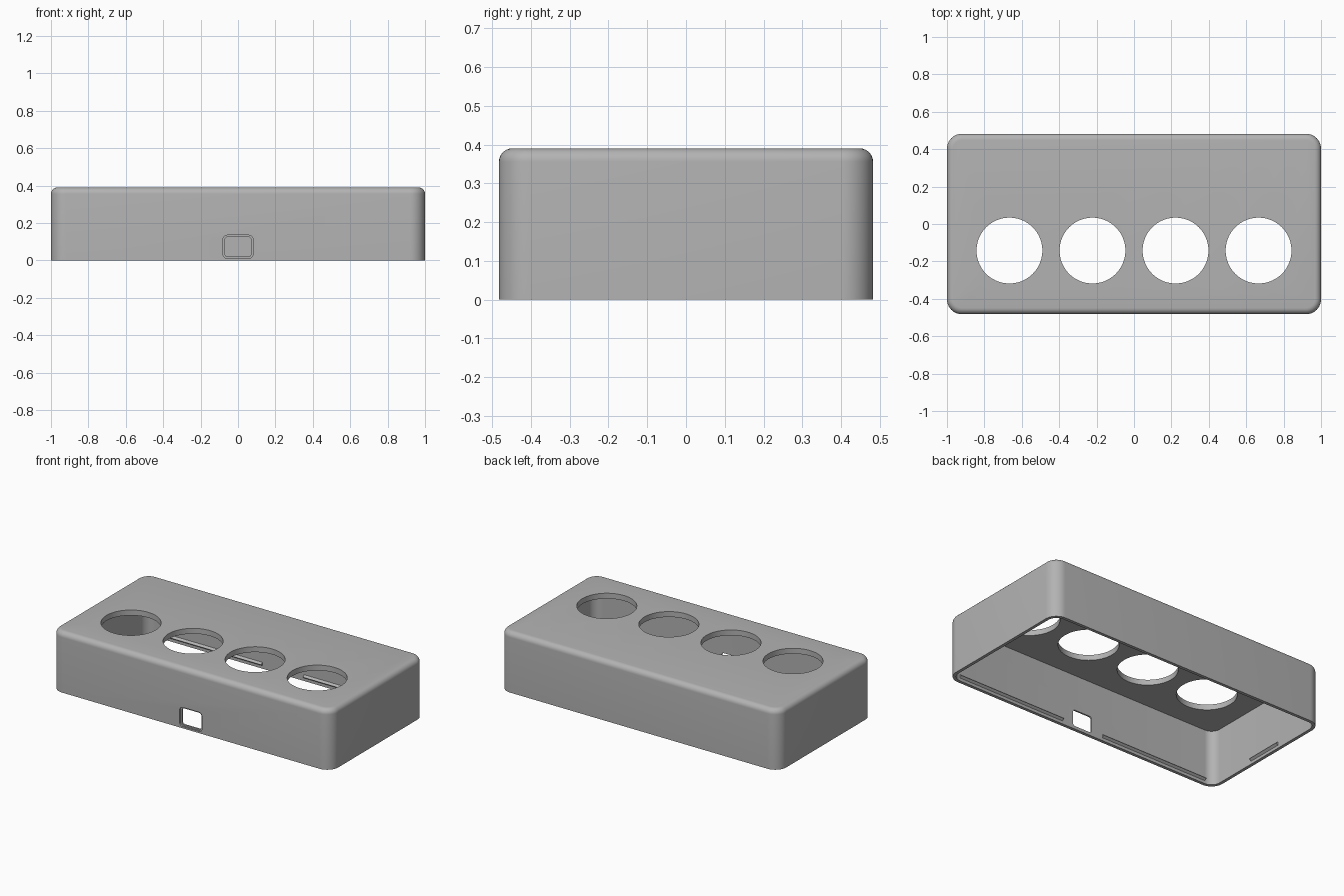
import bpy, bmesh, math
from mathutils import Vector

if "Cube" in bpy.data.objects:
    bpy.data.objects.remove(bpy.data.objects["Cube"])

LENGTH, DEPTH, HEIGHT = 2.0, 0.965, 0.39
WALL, ROOF = 0.02, 0.035

grey = bpy.data.materials.new("plain grey")
grey.use_nodes = True
grey.diffuse_color = (0.45, 0.45, 0.45, 1)
grey.node_tree.nodes["Principled BSDF"].inputs["Base Color"].default_value = (0.45, 0.45, 0.45, 1)


def make_object(name, bm):
    bmesh.ops.recalc_face_normals(bm, faces=bm.faces)
    mesh = bpy.data.meshes.new(name)
    bm.to_mesh(mesh)
    bm.free()
    mesh.materials.append(grey)
    obj = bpy.data.objects.new(name, mesh)
    bpy.context.collection.objects.link(obj)
    return obj


def rounded_block(name, size, centre, radius, axis, top_round=0):
    """Box with rounded edges along one axis, and optionally a rounded top."""
    bm = bmesh.new()
    bmesh.ops.create_cube(bm, size=1)
    bmesh.ops.scale(bm, vec=size, verts=bm.verts)
    edges = [e for e in bm.edges
             if abs((e.verts[0].co - e.verts[1].co).normalized()[axis]) > 0.9]
    bmesh.ops.bevel(bm, geom=edges, offset=radius, segments=10, profile=0.5, affect='EDGES')
    if top_round:
        rim = [e for e in bm.edges if all(v.co.z > size[2] / 2 - 0.001 for v in e.verts)]
        bmesh.ops.bevel(bm, geom=rim, offset=top_round, segments=7, profile=0.5, affect='EDGES')
    bmesh.ops.translate(bm, vec=centre, verts=bm.verts)
    return make_object(name, bm)


def cylinder(name, radius, x, y):
    bm = bmesh.new()
    bmesh.ops.create_cone(bm, cap_ends=True, segments=72, radius1=radius, radius2=radius, depth=0.3)
    bmesh.ops.translate(bm, vec=(x, y, HEIGHT), verts=bm.verts)
    return make_object(name, bm)


def cut(target, cutter):
    cutter.hide_render = True
    mod = target.modifiers.new("cut", 'BOOLEAN')
    mod.operation, mod.solver, mod.object = 'DIFFERENCE', 'EXACT', cutter
    bpy.context.view_layer.objects.active = target
    bpy.ops.object.modifier_apply(modifier=mod.name)
    bpy.data.objects.remove(cutter)


def snap_ridge(name, start, end, inward):
    """Triangular ridge along the inside of a wall."""
    bm = bmesh.new()
    ends = []
    for p in (Vector(start), Vector(end)):
        out = Vector(inward)
        ends.append([bm.verts.new(p + out * d + Vector((0, 0, z)))
                     for d, z in ((-0.005, 0.015), (0.014, 0.03), (-0.005, 0.045))])
    a, b = ends
    bm.faces.new(a)
    bm.faces.new(b)
    for i in range(3):
        j = (i + 1) % 3
        bm.faces.new((a[i], a[j], b[j], b[i]))
    return make_object(name, bm)


# Hollow shell, open underneath
shell = rounded_block("case_shell", (LENGTH, DEPTH, HEIGHT), (0, 0, HEIGHT / 2), 0.08, 2, 0.034)
inner_height = HEIGHT - ROOF + 0.1
cut(shell, rounded_block("cavity_cutter", (LENGTH - 2 * WALL, DEPTH - 2 * WALL, inner_height),
                         (0, 0, HEIGHT - ROOF - inner_height / 2), 0.06, 2))

# Four round openings in the top
for i in range(4):
    cut(shell, cylinder("opening_cutter", 0.176, (i - 1.5) * 0.444, -0.142))

# Cable port with a shallow recessed surround
cut(shell, rounded_block("port_cutter", (0.138, 0.2, 0.106), (0, -DEPTH / 2, 0.073), 0.014, 1))
cut(shell, rounded_block("port_recess_cutter", (0.16, 0.02, 0.124), (0, -DEPTH / 2, 0.073), 0.022, 1))

bpy.ops.object.select_all(action='DESELECT')
shell.select_set(True)
bpy.context.view_layer.objects.active = shell
bpy.ops.object.shade_smooth_by_angle(angle=math.radians(30))

# Snap ridges for the missing lid: two on each long wall, one on each end
wx, wy = LENGTH / 2 - WALL, DEPTH / 2 - WALL
for side, label in ((-1, "front"), (1, "back")):
    for s, hand in ((-1, "right"), (1, "left")):
        snap_ridge(f"{label}_{hand}_ridge", (s * 0.15, side * wy, 0), (s * 0.92, side * wy, 0), (0, -side, 0))
for s, hand in ((-1, "right"), (1, "left")):
    snap_ridge(f"{hand}_end_ridge", (s * wx, -0.12, 0), (s * wx, 0.12, 0), (-s, 0, 0))
